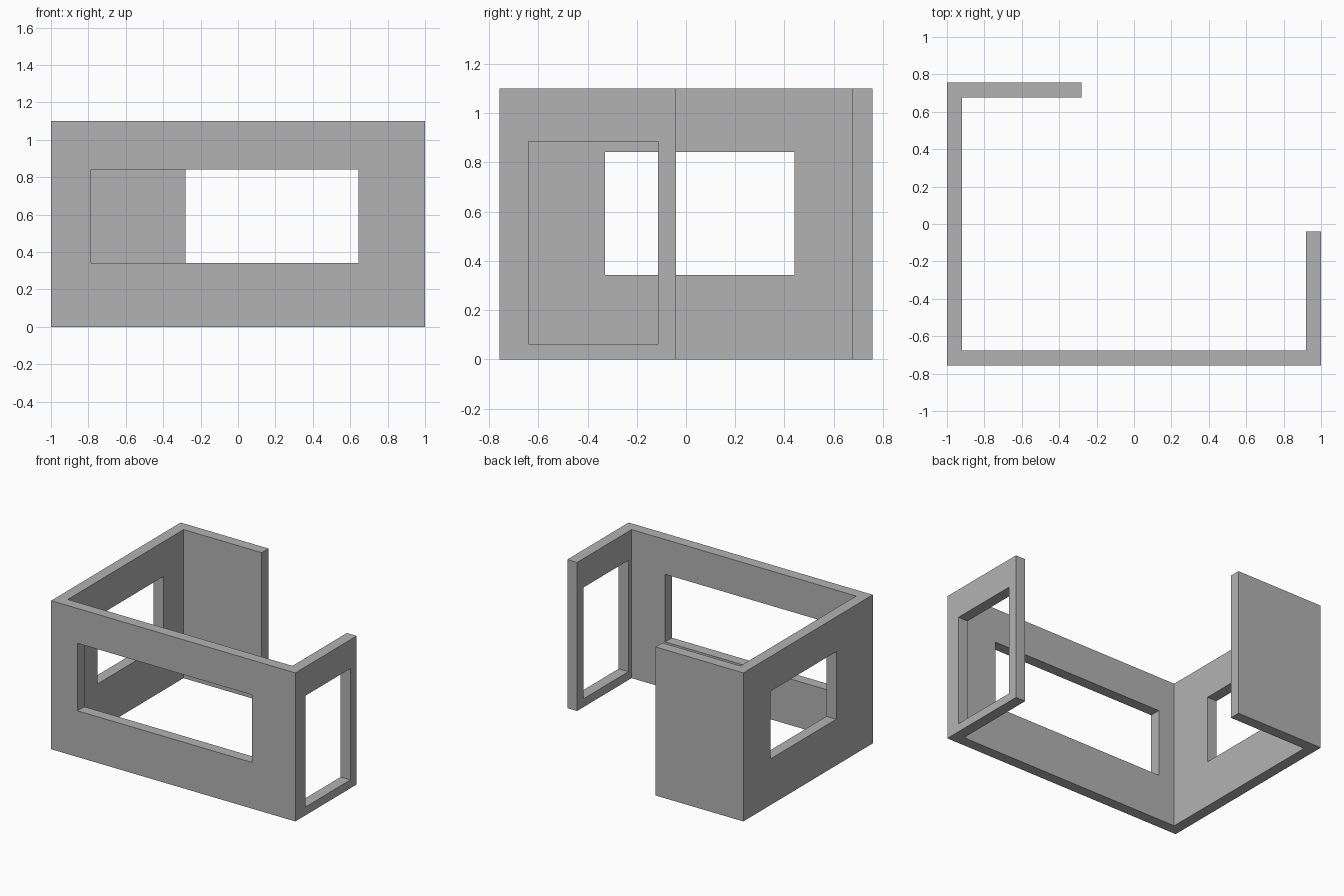
import bpy
import bmesh
from mathutils import Vector

if "Cube" in bpy.data.objects:
    bpy.data.objects.remove(bpy.data.objects["Cube"], do_unlink=True)

HEIGHT = 1.1
X, Y = 1.0, 0.757          # outer half sizes of the plan
T = 0.08                   # wall thickness
BACK_END, RIGHT_END = -0.28, -0.04

grey = bpy.data.materials.new("plain grey")
grey.use_nodes = True
colour = (0.45, 0.45, 0.45, 1)
grey.diffuse_color = colour
grey.node_tree.nodes["Principled BSDF"].inputs["Base Color"].default_value = colour


def prism(name, outline, z0, z1):
    """Extrude a plan outline from z0 to z1."""
    bm = bmesh.new()
    base = bm.faces.new([bm.verts.new((x, y, z0)) for x, y in outline])
    top = bmesh.ops.extrude_face_region(bm, geom=[base])["geom"]
    verts = [v for v in top if isinstance(v, bmesh.types.BMVert)]
    bmesh.ops.translate(bm, verts=verts, vec=Vector((0, 0, z1 - z0)))
    bmesh.ops.recalc_face_normals(bm, faces=bm.faces)
    mesh = bpy.data.meshes.new(name)
    bm.to_mesh(mesh)
    bm.free()
    obj = bpy.data.objects.new(name, mesh)
    bpy.context.scene.collection.objects.link(obj)
    return obj


def cut_opening(wall, name, x0, x1, y0, y1, z0, z1):
    """Cut a rectangular opening, then discard the cutter."""
    cutter = prism(name, [(x0, y0), (x1, y0), (x1, y1), (x0, y1)], z0, z1)
    cutter.hide_render = True
    mod = wall.modifiers.new(name, "BOOLEAN")
    mod.operation = "DIFFERENCE"
    mod.solver = "EXACT"
    mod.object = cutter
    bpy.context.view_layer.objects.active = wall
    bpy.ops.object.modifier_apply(modifier=mod.name)
    bpy.data.objects.remove(cutter, do_unlink=True)


# Continuous walls: short back return, long side, front, short side return
plan = [(BACK_END, Y), (-X, Y), (-X, -Y), (X, -Y), (X, RIGHT_END),
        (X - T, RIGHT_END), (X - T, T - Y), (T - X, T - Y),
        (T - X, Y - T), (BACK_END, Y - T)]
walls = prism("room_walls", plan, 0, HEIGHT)
walls.data.materials.append(grey)

# Window and door openings
SILL, HEAD = 0.342, 0.842
cut_opening(walls, "front_window", -0.785, 0.645, -Y - T, -Y + 2 * T, SILL, HEAD)
cut_opening(walls, "side_window", -X - T, -X + 2 * T, -0.33, 0.44, SILL, HEAD)
cut_opening(walls, "side_doorway", X - 2 * T, X + T, -0.64, -0.113, 0.062, 0.886)
